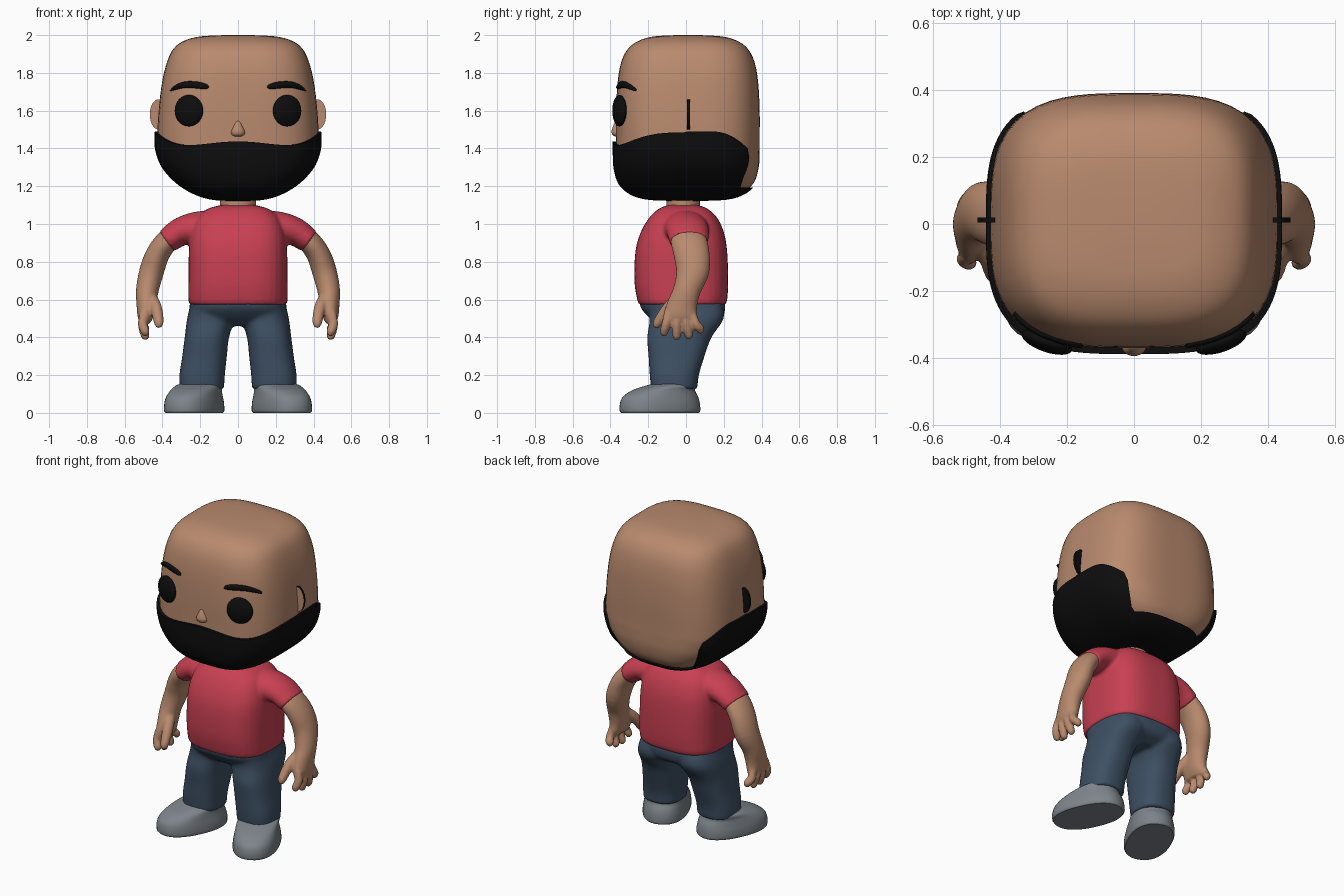
import bpy, bmesh, math
from mathutils import Vector, Matrix

cube = bpy.data.objects.get("Cube")
if cube:
    bpy.data.objects.remove(cube, do_unlink=True)


def material(name, r, g, b):
    m = bpy.data.materials.new(name)
    m.use_nodes = True
    m.diffuse_color = (r, g, b, 1)
    bsdf = m.node_tree.nodes["Principled BSDF"]
    bsdf.inputs["Base Color"].default_value = (r, g, b, 1)
    bsdf.inputs["Roughness"].default_value = 0.7
    return m


SKIN = material("skin", 0.485, 0.254, 0.156)
BLACK = material("black", 0.004, 0.004, 0.004)
RED = material("shirt red", 0.578, 0.051, 0.084)
BLUE = material("denim blue", 0.048, 0.08, 0.127)
GREY = material("shoe grey", 0.205, 0.231, 0.254)
made = []


def smooth_rows(rows, k=4):
    """Catmull-Rom resampling of a list of equal-length tuples."""
    out, last = [], len(rows) - 1
    for i in range(last):
        quad = (rows[max(i - 1, 0)], rows[i], rows[i + 1], rows[min(i + 2, last)])
        for j in range(k):
            t = j / k
            out.append(tuple(0.5 * (2*b + (c - a)*t + (2*a - 5*b + 4*c - d)*t*t
                                    + (3*b - a - 3*c + d)*t**3)
                             for a, b, c, d in zip(*quad)))
    return out + [rows[-1]]


def oval(angle, rx, ry, n):
    """Point on a rounded-square outline."""
    c, s = math.cos(angle), math.sin(angle)
    r = (abs(c / rx)**n + abs(s / ry)**n)**(-1 / n)
    return r * c, r * s


def loft(rows, n=2.5, turn=0, side=1, seg=48):
    """Level rings from rows of x, y, z, x radius, y radius."""
    rings = []
    for cx, cy, z, rx, ry in smooth_rows(rows):
        ring = []
        for i in range(seg):
            p = Matrix.Rotation(turn, 2) @ Vector(oval(math.tau * i / seg, rx, ry, n))
            ring.append(Vector((side * (cx + p.x), cy + p.y, z)))
        rings.append(ring)
    return rings


def tube(rows, side=1, seg=20):
    """Rings along a path of x, y, z, cross radius, depth radius."""
    rows = smooth_rows(rows)
    pts = [Vector(r[:3]) for r in rows]
    rings = []
    for i, row in enumerate(rows):
        t = (pts[min(i + 1, len(pts) - 1)] - pts[max(i - 1, 0)]).normalized()
        b = Vector((0, 1, 0))
        b = (b - t * b.dot(t)).normalized()
        a = b.cross(t)
        ring = []
        for j in range(seg):
            w = math.tau * j / seg
            p = pts[i] + a * row[3] * math.cos(w) + b * row[4] * math.sin(w)
            ring.append(Vector((side * p.x, p.y, p.z)))
        rings.append(ring)
    return rings


def finish(name, bm, *mats):
    bmesh.ops.recalc_face_normals(bm, faces=bm.faces)
    me = bpy.data.meshes.new(name)
    bm.to_mesh(me)
    bm.free()
    ob = bpy.data.objects.new(name, me)
    bpy.context.collection.objects.link(ob)
    for m in mats:
        me.materials.append(m)
    made.append(ob)
    return ob


def build(name, mat, parts, voxel=0, relax=6):
    """Skin each list of rings; optionally fuse them into one soft surface."""
    bm = bmesh.new()
    for rings in parts:
        vs = [[bm.verts.new(p) for p in ring] for ring in rings]
        for low, high in zip(vs, vs[1:]):
            for i in range(len(low)):
                j = (i + 1) % len(low)
                bm.faces.new((low[i], low[j], high[j], high[i]))
        bm.faces.new(vs[0][::-1])
        bm.faces.new(vs[-1])
    ob = finish(name, bm, mat)
    if voxel:
        fuse = ob.modifiers.new("fuse", 'REMESH')
        fuse.mode, fuse.voxel_size = 'VOXEL', voxel
        soft = ob.modifiers.new("soften", 'SMOOTH')
        soft.factor, soft.iterations = 0.5, relax
        graph = bpy.context.evaluated_depsgraph_get()
        me = bpy.data.meshes.new_from_object(ob.evaluated_get(graph))
        ob.modifiers.clear()
        ob.data = me
        me.materials.clear()
        me.materials.append(mat)
    return ob


# Head: a rounded block, listed from chin to crown as z, x radius, y radius
HEAD_N, HEAD_Y = 3.2, 0.01
profile = [(1.13, .04, .06), (1.137, .13, .2), (1.165, .22, .29), (1.22, .31, .35),
           (1.30, .385, .375), (1.38, .42, .38), (1.45, .428, .38), (1.6, .42, .38),
           (1.75, .402, .372), (1.86, .375, .352), (1.93, .34, .315), (1.97, .285, .26),
           (1.993, .2, .18), (2.0, .07, .06)]
build("head", SKIN, [loft([(0, HEAD_Y, *r) for r in profile], HEAD_N, seg=72)])
dense = smooth_rows(profile)


def head_index(z):
    for i in range(len(dense) - 1):
        if dense[i + 1][0] >= z:
            return i + (z - dense[i][0]) / (dense[i + 1][0] - dense[i][0])


def head_row(f):
    i = min(int(f), len(dense) - 2)
    return [a + (b - a) * (f - i) for a, b in zip(dense[i], dense[i + 1])]


def face_y(x, z):
    _, rx, ry = head_row(head_index(z))
    return HEAD_Y - ry * (1 - abs(x / rx)**HEAD_N)**(1 / HEAD_N)


# Beard: a shell just outside the head, its upper edge varying around the face
def beard_top(x, y):
    if y < 0:
        return min(1.497, 1.445 - 0.6 * x**2 + 4.7 * x**4)
    z = 1.497 - 0.1 * (max(0, y - 0.15) / 0.18)**2
    return z if y < 0.33 else max(1.2, z - (y - 0.33) * 12)


steps, seg = 24, 144
beard = [[] for _ in range(steps + 2)]
for i in range(seg):
    w = math.tau * i / seg
    x, y = oval(w, .428, .38, HEAD_N)
    top = head_index(beard_top(x, y + HEAD_Y))
    for k in range(steps + 2):
        z, rx, ry = head_row(top * min(k, steps) / steps)
        grow = 0.014 if k <= steps else -0.012
        x, y = oval(w, rx + grow, ry + grow, HEAD_N)
        beard[k].append(Vector((x, y + HEAD_Y - 0.004, z - 0.008)))
build("beard", BLACK, [beard])

# Nose
build("nose", SKIN, [loft([(0, -.362, 1.462, .015, .01), (0, -.362, 1.472, .034, .027),
                           (0, -.362, 1.492, .037, .032), (0, -.362, 1.52, .023, .023),
                           (0, -.362, 1.54, .014, .013), (0, -.362, 1.548, .004, .004)],
                          2, seg=24)])

for side, tag in ((1, "left"), (-1, "right")):
    # Eye: flattened ball turned to follow the face
    bm = bmesh.new()
    place = (Matrix.Translation((side * .26, -.352, 1.6))
             @ Matrix.Rotation(side * math.radians(19), 4, 'Z')
             @ Matrix.Diagonal((.079, .03, .083, 1)))
    bmesh.ops.create_uvsphere(bm, u_segments=32, v_segments=20, radius=1, matrix=place)
    finish(tag + "_eye", bm, BLACK)

    # Eyebrow: tapered arc on the face
    arc = [(.155, 1.722, .003), (.17, 1.727, .014), (.22, 1.736, .018), (.28, 1.737, .017),
           (.33, 1.722, .012), (.355, 1.708, .003)]
    build(tag + "_eyebrow", BLACK,
          [tube([(x, face_y(x, z), z, r, .012) for x, z, r in arc], side)])

    # Ear: thin disc, skin on the front and black behind
    bm = bmesh.new()
    place = (Matrix.Translation((side * .42, .012, 1.58))
             @ Matrix.Diagonal((.047, 1, .08, 1)) @ Matrix.Rotation(math.pi / 2, 4, 'X'))
    bmesh.ops.create_cone(bm, cap_ends=True, segments=40, radius1=1, radius2=1,
                          depth=.016, matrix=place)
    ear = finish(tag + "_ear", bm, SKIN, BLACK)
    for f in ear.data.polygons:
        f.material_index = 0 if f.normal.y < -0.5 else 1

    # Arm with palm, four fingers and thumb
    limb = [tube([(.32, .01, .95, .055, .085), (.375, .015, .91, .06, .096),
                  (.425, .03, .84, .063, .095), (.457, .035, .75, .065, .088),
                  (.48, .005, .65, .06, .072), (.485, -.02, .57, .052, .08),
                  (.49, -.03, .51, .042, .09), (.49, -.03, .475, .026, .08)], side, 28)]
    for y0, y1, tip in ((-.095, -.115, .412), (-.05, -.05, .392),
                        (-.008, .014, .396), (.03, .075, .425)):
        limb.append(tube([(.495, y0, .53, .024, .022), (.505, (y0 + y1) / 2, .47, .025, .024),
                          (.492, y1, tip + .02, .024, .023), (.487, y1, tip, .016, .015),
                          (.485, y1, tip - .006, .005, .005)], side, 14))
    limb.append(tube([(.465, -.03, .61, .035, .035), (.435, -.09, .56, .032, .032),
                      (.42, -.145, .485, .027, .027), (.42, -.16, .458, .017, .017),
                      (.42, -.164, .45, .005, .005)], side, 14))
    build(tag + "_arm", SKIN, limb, 0.008, 4)

    # Shoe: turned out, rising towards the ankle
    build(tag + "_shoe", GREY,
          [loft([(.232, -.138, 0, .128, .215), (.232, -.138, .012, .135, .222),
                 (.232, -.138, .05, .134, .22), (.23, -.135, .085, .128, .207),
                 (.222, -.12, .118, .122, .172), (.208, -.088, .14, .12, .138),
                 (.195, -.065, .152, .112, .118), (.195, -.065, .156, .09, .1)],
                2.3, math.radians(24), side)])

# Neck
build("neck", SKIN, [loft([(0, -.015, 1.04, .095, .088), (0, -.015, 1.18, .095, .088)], 2)])

# Shirt: torso fused with both sleeves
shirt = [loft([(0, -.02, .572, .256, .226), (0, -.02, .6, .262, .238),
               (0, -.025, .7, .262, .248), (0, -.025, .85, .26, .243),
               (0, -.02, .95, .25, .222), (0, -.015, 1.03, .22, .182),
               (0, -.015, 1.08, .16, .13), (0, -.015, 1.1, .09, .08)], 3)]
for side in (1, -1):
    shirt.append(tube([(.1, 0, .97, .1, .12), (.21, 0, .975, .092, .12),
                       (.3, .01, .96, .076, .112), (.376, .015, .909, .066, .104)], side, 32))
build("shirt", RED, shirt, 0.01, 4)

# Trousers: hips fused with both legs
trousers = [loft([(0, -.02, .64, .24, .2), (0, -.018, .57, .256, .226),
                  (0, 0, .5, .24, .19), (0, 0, .46, .12, .12)], 2.8)]
for side in (1, -1):
    trousers.append(loft([(.13, -.01, .58, .12, .2), (.143, .004, .5, .126, .196),
                          (.165, -.035, .4, .117, .17), (.177, -.05, .3, .118, .148),
                          (.19, -.062, .2, .12, .13), (.192, -.062, .125, .118, .122)],
                         2.5, 0, side))
build("trousers", BLUE, trousers, 0.011, 8)

# Smooth shading with crisp borders
bpy.ops.object.select_all(action='DESELECT')
for ob in made:
    ob.select_set(True)
bpy.context.view_layer.objects.active = made[0]
bpy.ops.object.shade_smooth_by_angle(angle=math.radians(45))
